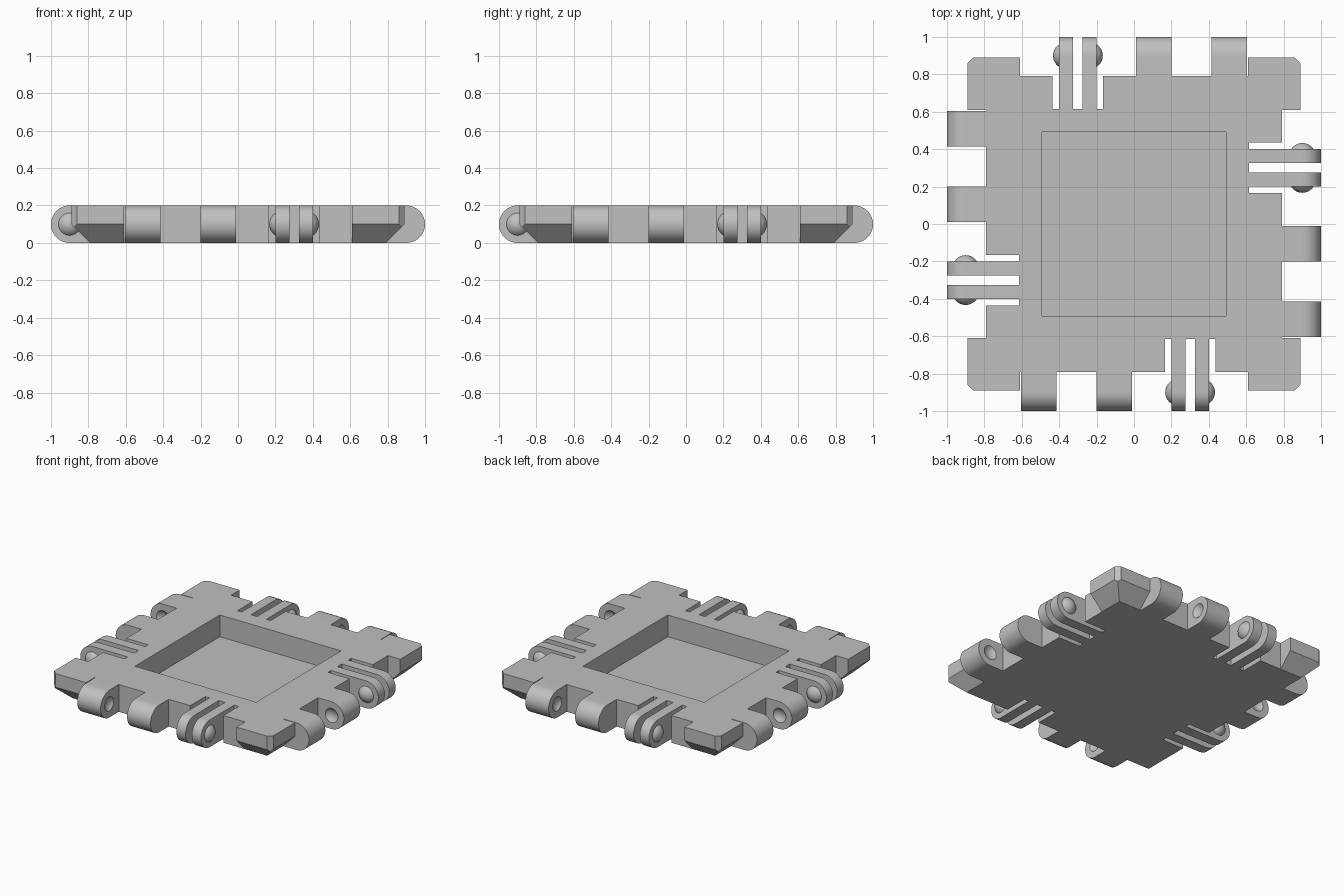
import bpy, bmesh, math
from mathutils import Matrix, Vector

if "Cube" in bpy.data.objects:
    bpy.data.objects.remove(bpy.data.objects["Cube"])

grey = bpy.data.materials.new("light grey")
grey.diffuse_color = (0.53, 0.53, 0.53, 1)
grey.use_nodes = True
grey.node_tree.nodes["Principled BSDF"].inputs["Base Color"].default_value = grey.diffuse_color


def make_object(name, bm):
    bmesh.ops.recalc_face_normals(bm, faces=bm.faces[:])
    mesh = bpy.data.meshes.new(name)
    bm.to_mesh(mesh)
    bm.free()
    mesh.materials.append(grey)
    obj = bpy.data.objects.new(name, mesh)
    bpy.context.collection.objects.link(obj)
    return obj


def activate(obj):
    bpy.ops.object.select_all(action='DESELECT')
    obj.select_set(True)
    bpy.context.view_layer.objects.active = obj


def cut(obj, cutter):
    activate(obj)
    mod = obj.modifiers.new("cut", 'BOOLEAN')
    mod.operation, mod.solver, mod.object = 'DIFFERENCE', 'EXACT', cutter
    bpy.ops.object.modifier_apply(modifier=mod.name)
    bpy.data.objects.remove(cutter)


def around(obj):
    """Smooth the part and repeat it on the other three sides."""
    activate(obj)
    bpy.ops.object.shade_smooth_by_angle(angle=math.radians(30))
    for i in range(1, 4):
        dup = obj.copy()
        bpy.context.collection.objects.link(dup)
        dup.rotation_euler.z = i * math.pi / 2


def sphere(bm, radius, centre):
    bmesh.ops.create_uvsphere(
        bm, u_segments=32, v_segments=24, radius=radius,
        matrix=Matrix.Translation(centre) @ Matrix.Rotation(math.pi / 2, 4, 'Y'))


def tongue(name, x0, x1, root):
    """Bar reaching outward from y = root, with a half-round end."""
    pts = [(root, 0.2)]
    pts += [(-0.9 - 0.1 * math.sin(math.pi * i / 24), 0.1 + 0.1 * math.cos(math.pi * i / 24))
            for i in range(25)]
    pts.append((root, 0))
    bm = bmesh.new()
    face = bm.faces.new([bm.verts.new((x0, y, z)) for y, z in pts])
    ext = bmesh.ops.extrude_face_region(bm, geom=[face])
    moved = [v for v in ext['geom'] if isinstance(v, bmesh.types.BMVert)]
    bmesh.ops.translate(bm, verts=moved, vec=(x1 - x0, 0, 0))
    return make_object(name, bm)


# Plate: slotted outline, lofted upward so the corners flare out
def outline(z):
    e = 0.79 + min(z, 0.1)
    k = min(e, 1.75 - e)
    side = [(-0.61, -0.79), (0.165, -0.79), (0.165, -0.615), (0.435, -0.615),
            (0.435, -0.79), (0.61, -0.79), (0.61, -e), (k, -e), (e, -k), (e, -0.61)]
    pts = []
    for _ in range(4):
        pts += side
        side = [(-y, x) for x, y in side]
    return [(x, y, z) for x, y in pts]


bm = bmesh.new()
rings = [[bm.verts.new(p) for p in outline(z)] for z in (0, 0.085, 0.1, 0.2)]
for low, high in zip(rings, rings[1:]):
    for i in range(len(low)):
        j = (i + 1) % len(low)
        bm.faces.new((low[i], low[j], high[j], high[i]))
bm.faces.new(rings[0][::-1])
bm.faces.new(rings[-1])
bmesh.ops.remove_doubles(bm, verts=bm.verts[:], dist=0.0005)
bmesh.ops.dissolve_limit(bm, angle_limit=0.01, verts=bm.verts[:], edges=bm.edges[:])
plate = make_object("plate", bm)

# Square recess in the top
bm = bmesh.new()
bmesh.ops.create_cube(bm, size=1, matrix=Matrix.Translation((0, 0, 0.2))
                      @ Matrix.Diagonal((0.985, 0.985, 0.32, 1)))
cut(plate, make_object("recess_cutter", bm))

# Knuckles with facing round dimples
for name, x0, x1, face_x, out in (("outer_knuckle", -0.605, -0.415, -0.415, 1),
                                  ("inner_knuckle", -0.2, -0.01, -0.2, -1)):
    knuckle = tongue(name, x0, x1, -0.79)
    bm = bmesh.new()
    sphere(bm, 0.07, (face_x + out * 0.047, -0.9, 0.1))
    cut(knuckle, make_object("dimple_cutter", bm))
    around(knuckle)

# Twin spring arms with snap bumps on their outer faces
for name, x0, x1, face_x, out in (("left_arm", 0.2, 0.275, 0.2, -1),
                                  ("right_arm", 0.325, 0.4, 0.4, 1)):
    around(tongue(name, x0, x1, -0.615))
    bm = bmesh.new()
    sphere(bm, 0.071, (face_x - out * 0.038, -0.9, 0.1))
    bmesh.ops.bisect_plane(bm, geom=bm.verts[:] + bm.edges[:] + bm.faces[:],
                           plane_co=Vector((face_x, 0, 0)), plane_no=Vector((out, 0, 0)),
                           clear_inner=True)
    bmesh.ops.holes_fill(bm, edges=bm.edges[:], sides=0)
    around(make_object(name + "_bump", bm))
